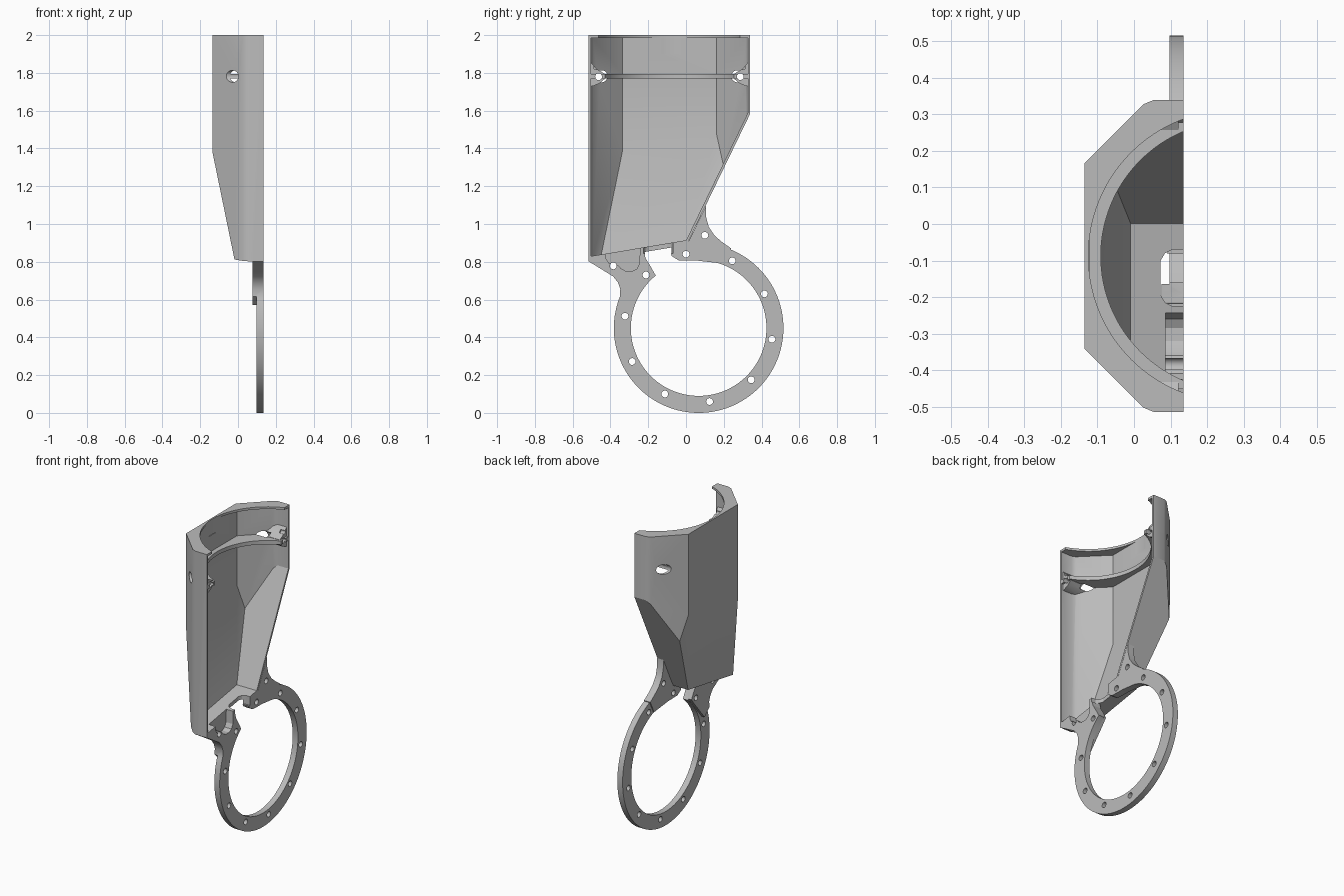
import bpy, bmesh, math
from mathutils import Vector

if "Cube" in bpy.data.objects:
    bpy.data.objects.remove(bpy.data.objects["Cube"])

grey = bpy.data.materials.new("plain_grey")
grey.use_nodes = True
grey.diffuse_color = (0.5, 0.5, 0.5, 1)
grey.node_tree.nodes["Principled BSDF"].inputs["Base Color"].default_value = (0.5, 0.5, 0.5, 1)

EDGE = 0.135          # open side of the half shell
MID_Y = -0.0875       # middle of the shell


def make(name, bm):
    bmesh.ops.recalc_face_normals(bm, faces=bm.faces)
    mesh = bpy.data.meshes.new(name)
    bm.to_mesh(mesh)
    bm.free()
    mesh.materials.append(grey)
    ob = bpy.data.objects.new(name, mesh)
    bpy.context.collection.objects.link(ob)
    return ob


def prism(name, points, start, depth):
    """Extrude a closed outline given as 3D points along a vector."""
    bm = bmesh.new()
    face = bm.faces.new([bm.verts.new(Vector(p) + Vector(start)) for p in points])
    out = bmesh.ops.extrude_face_region(bm, geom=[face])
    verts = [g for g in out["geom"] if isinstance(g, bmesh.types.BMVert)]
    bmesh.ops.translate(bm, verts=verts, vec=depth)
    return make(name, bm)


def plate(name, yz, x0, x1):
    return prism(name, [(0, y, z) for y, z in yz], (x0, 0, 0), (x1 - x0, 0, 0))


def circle(a, b, r, n=32):
    return [(a + r * math.cos(2 * math.pi * i / n), b + r * math.sin(2 * math.pi * i / n))
            for i in range(n)]


def upright(name, xy, z0, z1):
    return prism(name, [(x, y, 0) for x, y in xy], (0, 0, z0), (0, 0, z1 - z0))


def combine(target, tool, operation="DIFFERENCE"):
    """Apply a boolean and discard the tool."""
    mod = target.modifiers.new("cut", "BOOLEAN")
    mod.operation, mod.object, mod.solver = operation, tool, "EXACT"
    bpy.context.view_layer.update()
    graph = bpy.context.evaluated_depsgraph_get()
    mesh = bpy.data.meshes.new_from_object(target.evaluated_get(graph))
    target.modifiers.clear()
    target.data = mesh
    bpy.data.objects.remove(tool)


# Planes bounding the shell: point, outward normal, wall thickness
WALL = 0.013
planes = [((-0.135, 0, 0), (-1, 0, 0), WALL),
          ((0, 0, 2), (0, 0, 1), 0.015),
          ((0, -0.5, 0.805), (0, 0.167, -1), 0.025),
          ((0, 0.338, 1.58), (0, 0.65, -0.315), WALL),
          ((-0.135, -0.34, 1.38), (-0.54, 0.021, -0.115), WALL)]
for s in (-1, 1):
    half = 0.4275
    planes += [((0, MID_Y + s * half, 0), (0, s, 0), WALL),
               ((-0.135, MID_Y + s * 0.255, 0), (-1, s, 0), WALL),
               ((0.04, MID_Y + s * (half - 0.006), 0), (-0.383, s * 0.924, 0), WALL)]


def shell_body(name, inset, x_end):
    bm = bmesh.new()
    bmesh.ops.create_cube(bm, size=6)
    cuts = [(p, n, t * inset) for p, n, t in planes] + [((x_end, 0, 0), (1, 0, 0), 0)]
    for point, normal, t in cuts:
        n = Vector(normal).normalized()
        bmesh.ops.bisect_plane(bm, geom=bm.verts[:] + bm.edges[:] + bm.faces[:],
                               plane_co=Vector(point) - n * t, plane_no=n, clear_outer=True)
        bmesh.ops.holes_fill(bm, edges=[e for e in bm.edges if e.is_boundary])
    return make(name, bm)


# Housing: outer body, hollowed by a cavity that leaves rib and bosses standing
housing = shell_body("housing_with_ring_flange", 0, EDGE)
cavity = shell_body("cavity", 1, 0.3)

rib = upright("rib", [(-0.3, -0.7), (EDGE, -0.7), (EDGE, 0.6), (-0.3, 0.6)], 1.77, 1.795)
combine(rib, upright("rib_bore", circle(0.279, MID_Y, 0.37, 128), 1.6, 1.9))
combine(cavity, rib)

boss_profile = [(0.46, 1.86), (0.415, 1.855), (0.385, 1.82), (0.345, 1.797),
                (0.343, 1.768), (0.37, 1.745), (0.405, 1.73), (0.46, 1.725)]
for s in (-1, 1):
    boss = plate("boss", [(MID_Y + s * d, z) for d, z in boss_profile], -0.3, 0.122)
    combine(cavity, boss)
combine(housing, cavity)

# Round opening in the top lip
combine(housing, upright("lip_bore", circle(0.275, MID_Y, 0.4, 128), 1.9, 2.1))

# Screw holes with counterbores through the bosses
for s in (-1, 1):
    y = MID_Y + s * 0.375
    combine(housing, plate("screw", circle(y, 1.78, 0.018), -0.3, 0.3))
    combine(housing, plate("counterbore", circle(y - s * 0.015, 1.782, 0.032), -0.3, 0.04))
    combine(housing, plate("pin", circle(MID_Y + s * 0.39, 1.83, 0.012), 0.09, 0.3))

# Ring flange and its two arms
RING = (0.067, 0.449)
ring = plate("ring", circle(*RING, 0.449, 128), 0.097, EDGE)
left_arm = [(-0.515, 0.812), (-0.515, 0.802), (-0.385, 0.722), (-0.36, 0.69), (-0.348, 0.655),
            (-0.35, 0.615), (-0.3, 0.57), (-0.2, 0.69), (-0.165, 0.735),
            (-0.19, 0.78), (-0.215, 0.82), (-0.22, 0.865)]
right_arm = [(0.015, 0.91), (0.105, 1.095), (0.106, 1.04), (0.12, 0.985), (0.15, 0.94),
             (0.19, 0.905), (0.24, 0.87), (0.2, 0.79), (0.06, 0.806), (-0.04, 0.808),
             (-0.075, 0.83), (-0.085, 0.855), (-0.09, 0.885)]
combine(ring, plate("bore", circle(*RING, 0.359, 128), 0, 0.3))
gap = [(-0.165, 0.735), (-0.19, 0.78), (-0.215, 0.82), (-0.225, 0.93), (-0.09, 0.93),
       (-0.085, 0.855), (-0.075, 0.83), (-0.04, 0.808), (0.03, 0.806), (0, 0.7), (-0.12, 0.68)]
combine(ring, plate("gap", gap, 0, 0.3))
combine(ring, plate("front_arm", left_arm, 0.076, EDGE), "UNION")
combine(ring, plate("back_arm", right_arm, 0.09, EDGE), "UNION")
combine(housing, ring, "UNION")

# Rounded slot in the floor
slot = [(0.3, -0.225), (0.3, -0.07), (0.105, -0.07), (0.085, -0.08), (0.073, -0.1),
        (0.073, -0.195), (0.085, -0.215), (0.105, -0.225)]
combine(housing, upright("slot", slot, 0.845, 1.0))

# Scalloped pocket in the front arm
pocket = [(-0.425, 0.9), (-0.425, 0.82), (-0.41, 0.795), (-0.385, 0.788), (-0.36, 0.783),
          (-0.345, 0.765), (-0.32, 0.751), (-0.285, 0.75), (-0.26, 0.763), (-0.246, 0.79),
          (-0.243, 0.9)]
combine(housing, plate("pocket", pocket, 0.086, 0.3))

# Bolt holes around the flange
bolts = [(0.1, 0.94), (0, 0.84), (0.245, 0.805), (0.415, 0.63), (0.455, 0.39), (0.345, 0.175),
         (0.125, 0.06), (-0.112, 0.1), (-0.285, 0.272), (-0.323, 0.512), (-0.385, 0.778),
         (-0.212, 0.73)]
for y, z in bolts:
    combine(housing, plate("bolt_hole", circle(y, z, 0.018, 20), 0, 0.3))

# Smooth curved walls, keep edges sharp
bpy.ops.object.select_all(action="DESELECT")
housing.select_set(True)
bpy.context.view_layer.objects.active = housing
bpy.ops.object.shade_smooth_by_angle(angle=math.radians(25))
